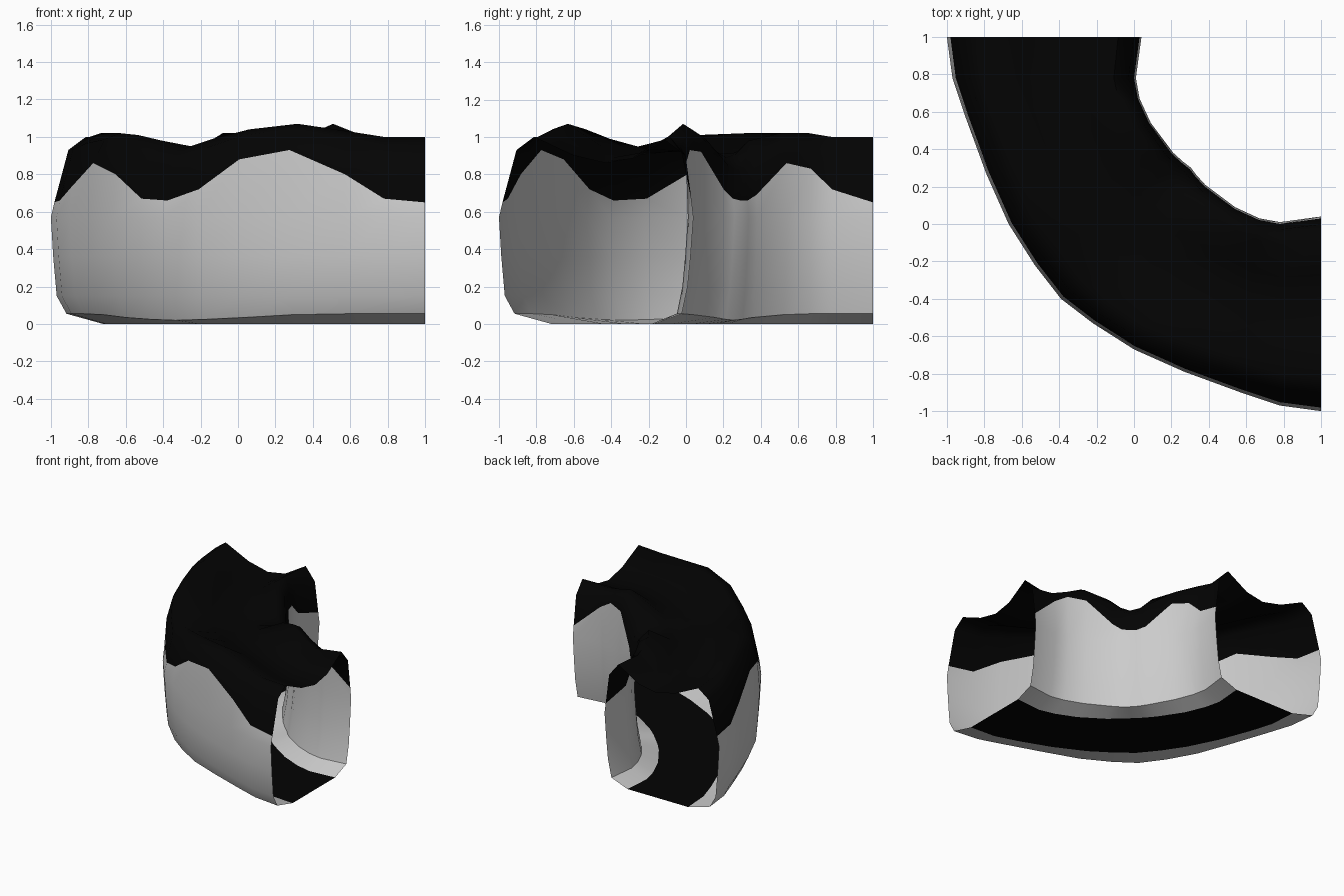
import bpy, bmesh
from math import radians

if "Cube" in bpy.data.objects:
    bpy.data.objects.remove(bpy.data.objects["Cube"])

# plan outlines: half listed from the back end to the diagonal, rest mirrored by swapping x and y
def full(half):
    return half + [(y, x) for x, y in half[-2::-1]]

outer = full([(-1, 1), (-.97, .78), (-.9, .57), (-.79, .27), (-.67, 0), (-.53, -.22), (-.39, -.4)])
inner = full([(.04, 1), (.01, .78), (.03, .67), (.09, .54), (.21, .38), (.26, .335), (.305, .3)])

# heights per station: wavy cap edge on both walls, cap rim crests and the hollow between
edge_out = [.65, .66, .74, .86, .8, .67, .66, .72, .88, .93, .8, .67, .65]
edge_in = [.65, .72, .83, .86, .69, .66, .66, .67, .72, .92, .93, .86, .66]
top_out = [1, 1, 1.02, 1.02, 1.01, .98, .94, .99, 1.04, 1.07, 1.03, 1, 1]
top_in = [1, 1, 1.02, 1.02, .98, .91, .89, .92, .99, 1.07, 1.01, .98, 1]
hollow = [.86, .87, .88, .89, .9, .91, .92, .92, .91, .9, .89, .87, .86]
foot = [.055, .055, .055, .05, .035, .025, .02, .025, .035, .05, .055, .055, .055]


def section(i):
    """Closed cross-section as (position across, height)."""
    eo, ei, to, ti, h, f = edge_out[i], edge_in[i], top_out[i], top_in[i], hollow[i], foot[i]
    b = .025 if 3 < i < 9 else 0  # fuller shoulder around the bend
    return [(.27, 0), (.08, f), (.03, .15), (.012, .36), (0, .57), (.018, eo),
            (.09 - b, eo + .8 * (to - eo)), (.18 - b, to), (.38, h + .3 * (to - h)), (.55, h), (.7, h + .2 * (ti - h)),
            (.88, ti), (.96, ei + .7 * (ti - ei)), (.99, ei),
            (1, .57), (.985, .36), (.97, .2), (.94, f), (.8, 0), (.27, 0)]


sections = [section(i) for i in range(len(outer))]

black = bpy.data.materials.new("black")
black.diffuse_color = (.001, .001, .001, 1)
black.use_nodes = True
black.node_tree.nodes["Principled BSDF"].inputs["Base Color"].default_value = black.diffuse_color


def strip(name, first, last, mat=None):
    """Loft the section points first..last along the bend; both ends stay open."""
    bm = bmesh.new()
    rows = []
    for (ox, oy), (ix, iy), sec in zip(outer, inner, sections):
        rows.append([bm.verts.new((ox + t * (ix - ox), oy + t * (iy - oy), z))
                     for t, z in sec[first:last + 1]])
    for a, b in zip(rows, rows[1:]):
        for k in range(last - first):
            bm.faces.new((a[k], b[k], b[k + 1], a[k + 1]))
    me = bpy.data.meshes.new(name)
    bm.to_mesh(me)
    bm.free()
    ob = bpy.data.objects.new(name, me)
    bpy.context.collection.objects.link(ob)
    if mat:
        me.materials.append(mat)
    bpy.ops.object.select_all(action='DESELECT')
    ob.select_set(True)
    bpy.context.view_layer.objects.active = ob
    bpy.ops.object.shade_smooth_by_angle(angle=radians(75))
    return ob


# walls, cap and underside
strip("outer_foot_chamfer", 0, 1)
strip("outer_wall", 1, 5)
strip("top_cap", 5, 13, black)
strip("inner_wall", 13, 17)
strip("inner_foot_chamfer", 17, 18)
strip("underside", 18, 19, black)
